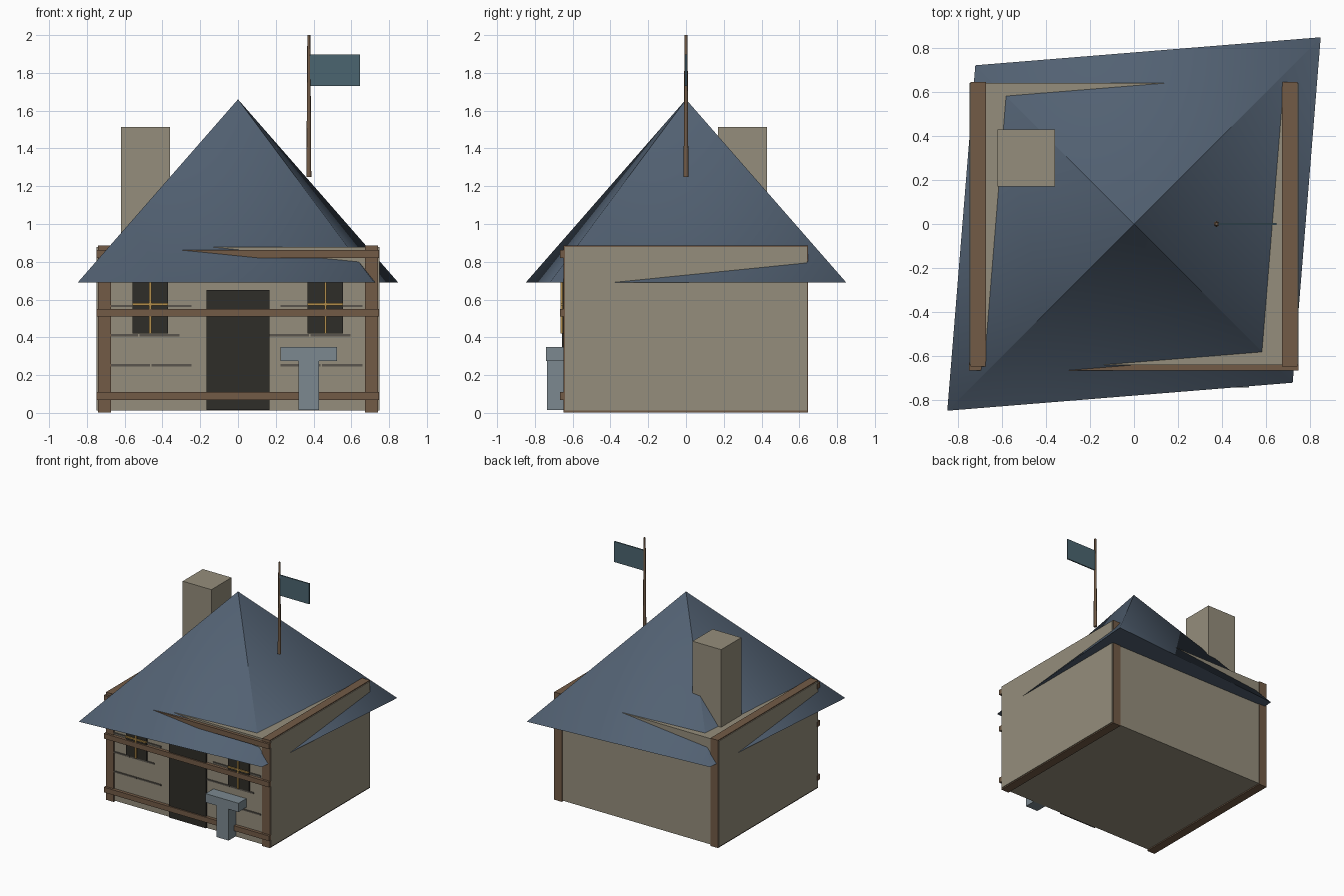
import bpy, math
from mathutils import Vector

if "Cube" in bpy.data.objects:
    bpy.data.objects.remove(bpy.data.objects["Cube"])


def material(name, rgb):
    m = bpy.data.materials.new(name)
    m.diffuse_color = (*rgb, 1)
    m.use_nodes = True
    m.node_tree.nodes["Principled BSDF"].inputs["Base Color"].default_value = m.diffuse_color
    return m


PLASTER = material("plaster", (0.30, 0.27, 0.20))
TIMBER = material("timber", (0.17, 0.105, 0.062))
SLATE = material("slate", (0.085, 0.12, 0.17))
DARK = material("dark", (0.028, 0.026, 0.021))
GOLD = material("gold", (0.45, 0.27, 0.07))
METAL = material("metal", (0.20, 0.25, 0.28))
CLOTH = material("cloth", (0.07, 0.13, 0.16))
MORTAR = material("mortar", (0.10, 0.09, 0.075))


def box(name, x, y, z, mat):
    """Box from (min, max) ranges along each axis."""
    mesh = bpy.data.meshes.new(name)
    verts = [(a, b, c) for c in z for b in y for a in x]
    faces = [(0, 2, 3, 1), (4, 5, 7, 6), (0, 1, 5, 4),
             (2, 6, 7, 3), (0, 4, 6, 2), (1, 3, 7, 5)]
    mesh.from_pydata(verts, [], faces)
    mesh.materials.append(mat)
    ob = bpy.data.objects.new(name, mesh)
    bpy.context.collection.objects.link(ob)
    return ob


# Walls, and the timber slabs set just inside each side wall
box("walls", (-0.748, 0.748), (-0.64, 0.64), (0.012, 0.878), PLASTER)
for side, x in (("left", (-0.742, -0.673)), ("right", (0.673, 0.742))):
    box(f"{side}_timber_frame", x, (-0.648, 0.646), (0.003, 0.885), TIMBER)

# Horizontal beams across the front
for name, z in (("lower", 0.09), ("middle", 0.53), ("upper", 0.842)):
    box(f"{name}_front_beam", (-0.75, 0.747), (-0.666, -0.63),
        (z - 0.021, z + 0.021), TIMBER)

# Door and windows with glazing bars
box("door", (-0.168, 0.168), (-0.656, -0.63), (0.015, 0.65), DARK)
for side, x in (("left", -0.465), ("right", 0.463)):
    box(f"{side}_window", (x - 0.094, x + 0.094), (-0.654, -0.63), (0.42, 0.73), DARK)
    box(f"{side}_window_upright_bar", (x - 0.006, x + 0.006), (-0.665, -0.645),
        (0.42, 0.73), GOLD)
    box(f"{side}_window_cross_bar", (x - 0.094, x + 0.094), (-0.665, -0.645),
        (0.569, 0.581), GOLD)

# Thin masonry joints, staggered row by row
for side, x0 in (("left", -0.573), ("right", 0.332)):
    for row, z in enumerate((0.252, 0.411, 0.566)):
        for col in range(2):
            x = x0 + col * 0.22 - (0.063 if row == 1 else 0)
            box(f"{side}_joint_{row}_{col}", (x - 0.106, x + 0.106),
                (-0.647, -0.635), (z - 0.006, z + 0.006), MORTAR)

# Four-sided roof: a stretched diamond turned 45 degrees
s = math.sqrt(0.5)
u, v = Vector((s, s, 0)), Vector((-s, s, 0))
base, apex = 0.69, 1.66
ring = [u * 1.2, v * 1.02, -u * 1.2, -v * 1.02]
mesh = bpy.data.meshes.new("roof")
mesh.from_pydata([p + Vector((0, 0, base)) for p in ring] + [Vector((0, 0, apex))], [],
                 [(i, (i + 1) % 4, 4) for i in range(4)] + [(3, 2, 1, 0)])
mesh.materials.append(SLATE)
roof = bpy.data.objects.new("roof", mesh)
bpy.context.collection.objects.link(roof)

# Roof shading: soft along the hips, creased at the tip and the eaves
mesh.polygons.foreach_set("use_smooth", [True] * 5)
normals = []
for face in mesh.polygons:
    for vi in face.vertices:
        if len(face.vertices) == 4 or vi == 4:
            normals.append(face.normal.copy())
        else:
            normals.append((ring[vi].normalized() + Vector((0, 0, 1.15))).normalized())
mesh.normals_split_custom_set(normals)

# Chimney
box("chimney", (-0.62, -0.36), (0.17, 0.43), (0.75, 1.513), PLASTER)

# Tapered flagpole with its flag
bpy.ops.mesh.primitive_cone_add(vertices=8, radius1=0.013, radius2=0.008,
                                depth=0.75, location=(0.375, 0, 1.625))
pole = bpy.context.object
pole.name = "flagpole"
pole.data.materials.append(TIMBER)
bpy.ops.object.shade_smooth_by_angle(angle=math.radians(50))
box("flag", (0.38, 0.647), (-0.005, 0.005), (1.73, 1.898), CLOTH)

# Small pedestal table by the door
box("pedestal_post", (0.32, 0.43), (-0.735, -0.63), (0.015, 0.276), METAL)
box("pedestal_top", (0.225, 0.523), (-0.742, -0.622), (0.276, 0.348), METAL)
